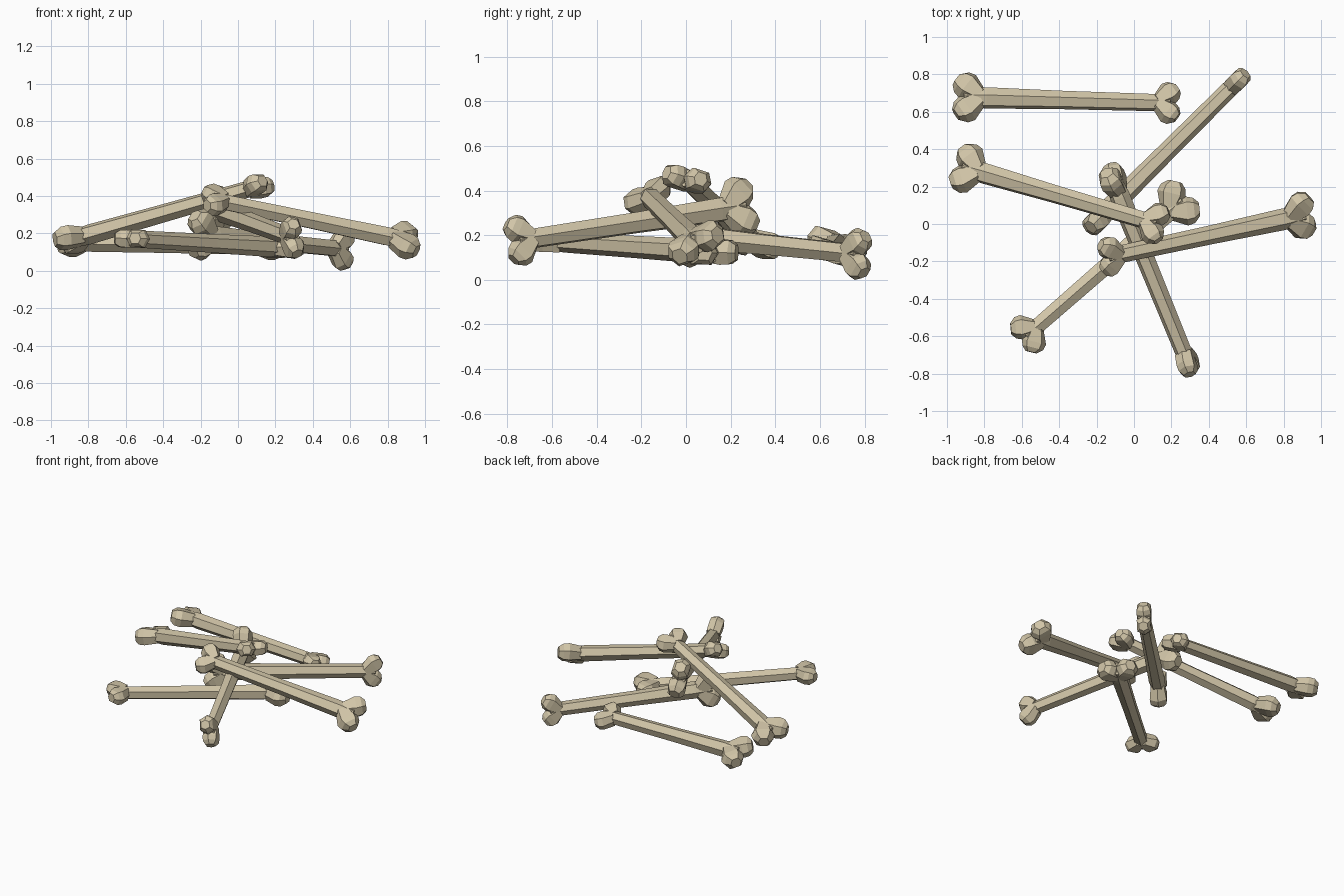
import bpy, bmesh
from mathutils import Vector, Matrix

cube = bpy.data.objects.get("Cube")
if cube:
    bpy.data.objects.remove(cube, do_unlink=True)

bone_mat = bpy.data.materials.new("old_ivory")
bone_mat.use_nodes = True
IVORY = (0.64, 0.56, 0.39, 1)
bone_mat.diffuse_color = IVORY
bone_mat.node_tree.nodes["Principled BSDF"].inputs["Base Color"].default_value = IVORY

LENGTH = 1.25
UP = Vector((0, 0, 1))
# six-sided sections as (width, thickness) factors
RIDGED = [(0, 1), (-1, .5), (-1, -.5), (0, -1), (1, -.5), (1, .5)]
FLAT = [(1, 0), (.6, 1), (-.6, 1), (-1, 0), (-.6, -1), (.6, -1)]


def loft(bm, section, stations, side):
    """Skin six-sided rings; each station is (centre, half width, half thickness)."""
    rings = [[bm.verts.new(c + side * (u * w) + UP * (v * t)) for u, v in section]
             for c, w, t in stations]
    for a, b in zip(rings, rings[1:]):
        for i in range(6):
            j = (i + 1) % 6
            bm.faces.new((a[i], a[j], b[j], b[i]))
    bm.faces.new(rings[0])
    bm.faces.new(rings[-1])


def knuckle(bm, end_x, inward, sign, size):
    """One of the two lobes at a bone end, growing out diagonally."""
    def at(x, y):
        return Vector((end_x + inward * x * size, sign * y * size, 0))
    root, tip = at(.165, .01), at(.04, .098)
    side = (tip - root).cross(UP).normalized()
    loft(bm, FLAT, [(root, .045 * size, .045),
                    (at(.097, .062), .078 * size, .056 * size),
                    (at(.066, .084), .068 * size, .053 * size),
                    (tip, .037 * size, .034 * size)], side)


def make_bone_mesh():
    bm = bmesh.new()
    # shaft, a little slimmer towards the small end
    shaft = [(.08, .045, .045), (.2, .051, .055), (.6, .044, .05),
             (1.1, .041, .046), (1.18, .038, .04)]
    loft(bm, RIDGED, [(Vector((x, 0, 0)), w, t) for x, w, t in shaft], Vector((0, 1, 0)))
    # paired lobes, large end then small end
    for end_x, inward, size in ((0, 1, 1), (LENGTH, -1, .84)):
        for sign in (-1, 1):
            knuckle(bm, end_x, inward, sign, size)
    bmesh.ops.recalc_face_normals(bm, faces=bm.faces)
    mesh = bpy.data.meshes.new("bone")
    bm.to_mesh(mesh)
    bm.free()
    mesh.materials.append(bone_mat)
    return mesh


# name: large end, small end, direction in which the lobes spread
PILE = {
    "back_bone": ((-.99, .68, .16), (.265, .645, .125), (0, 1, -.3)),
    "right_leaning_bone": ((-.985, .325, .14), (.19, -.02, .475), (.3, 1, -.2)),
    "left_leaning_bone": ((.985, .065, .145), (-.205, -.19, .395), (-.2, 1, .6)),
    "front_right_bone": ((.315, .18, .12), (-.63, -.645, .175), (-.65, .72, 0)),
    "back_left_bone": ((-.265, -.05, .2), (.615, .825, .11), (0, 0, 1)),
    "front_bone": ((-.15, .33, .34), (.32, -.82, .165), (-.2, 0, 1)),
}

bone_mesh = make_bone_mesh()
for name, (large, small, spread) in PILE.items():
    large, small = Vector(large), Vector(small)
    x = (small - large).normalized()
    z = x.cross(Vector(spread)).normalized()
    y = z.cross(x)
    bone = bpy.data.objects.new(name, bone_mesh)
    bpy.context.collection.objects.link(bone)
    stretch = (small - large).length / LENGTH
    turn = Matrix((x * stretch, y, z)).transposed()
    bone.matrix_world = Matrix.Translation(large) @ turn.to_4x4()
